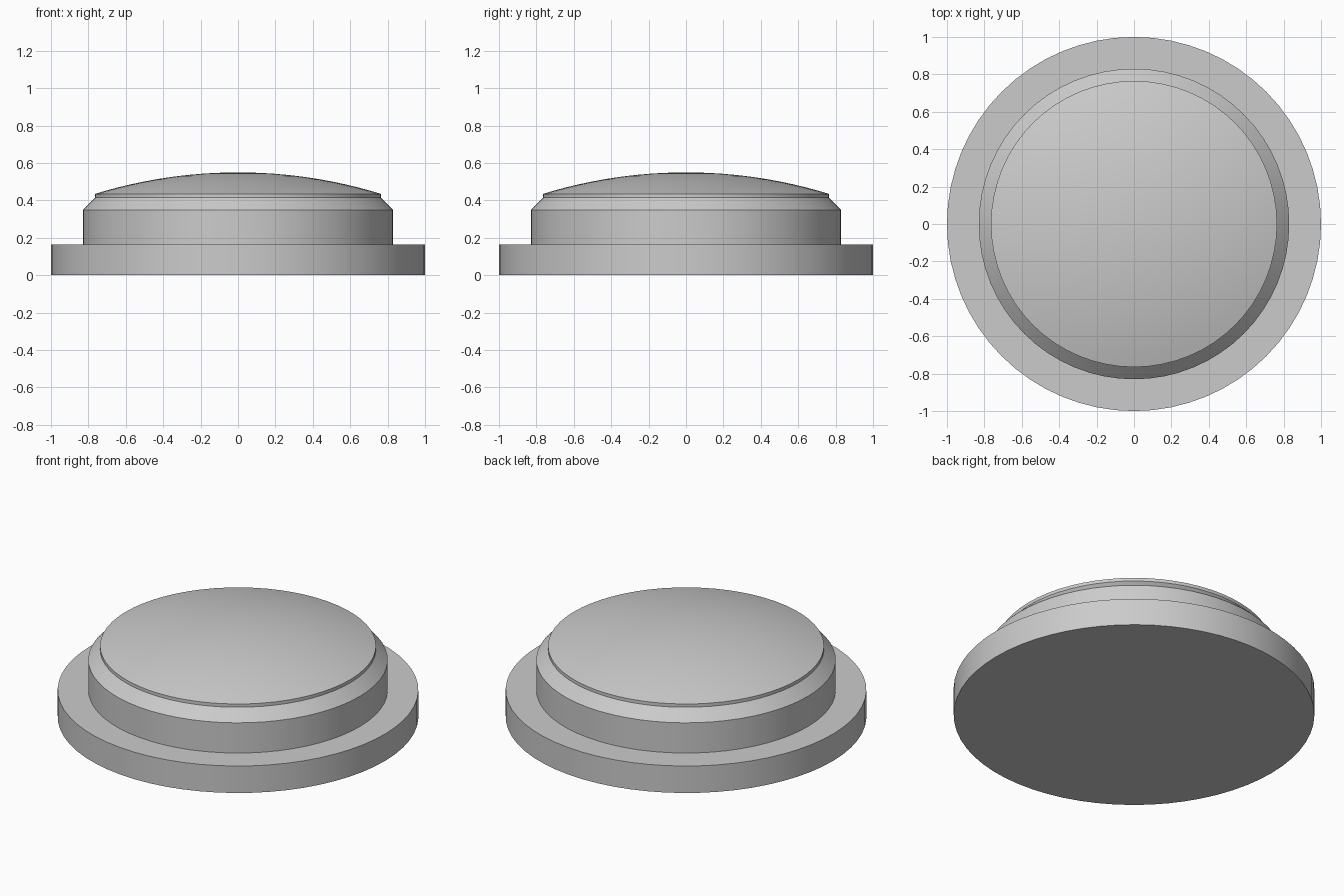
import bpy, bmesh, math

SEGMENTS = 64

cube = bpy.data.objects.get("Cube")
if cube:
    bpy.data.objects.remove(cube, do_unlink=True)

grey = bpy.data.materials.new("light_grey")
grey.use_nodes = True
colour = (0.6, 0.6, 0.6, 1)
grey.diffuse_color = colour
grey.node_tree.nodes["Principled BSDF"].inputs["Base Color"].default_value = colour


def lathe(name, profile):
    """Revolve (radius, height) points about the z axis."""
    bm = bmesh.new()
    verts = [bm.verts.new((r, 0, z)) for r, z in profile]
    edges = [bm.edges.new(pair) for pair in zip(verts, verts[1:])]
    bmesh.ops.spin(bm, geom=verts + edges, cent=(0, 0, 0), axis=(0, 0, 1),
                   angle=math.tau, steps=SEGMENTS)
    bmesh.ops.remove_doubles(bm, verts=bm.verts[:], dist=1e-4)
    bmesh.ops.recalc_face_normals(bm, faces=bm.faces[:])
    # Open shells are turned outward by checking the highest-radius face
    outer = max(bm.faces, key=lambda f: f.calc_center_median().xy.length)
    centre = outer.calc_center_median()
    centre.z = max(centre.z, 0) * 0.5
    if outer.normal.dot(centre) < 0:
        bmesh.ops.reverse_faces(bm, faces=bm.faces[:])
    mesh = bpy.data.meshes.new(name)
    bm.to_mesh(mesh)
    bm.free()
    mesh.materials.append(grey)
    obj = bpy.data.objects.new(name, mesh)
    bpy.context.collection.objects.link(obj)
    bpy.ops.object.select_all(action="DESELECT")
    obj.select_set(True)
    bpy.context.view_layer.objects.active = obj
    bpy.ops.object.shade_smooth_by_angle(angle=math.radians(30))
    return obj


# Wide flange with a closed underside
FLANGE_TOP, BODY_R = 0.165, 0.83
lathe("base_flange", [(0, 0), (1, 0), (1, FLANGE_TOP), (BODY_R, FLANGE_TOP)])

# Cylindrical body, chamfered shoulder and thin rim
RIM_R, RIM_TOP, TOP = 0.765, 0.435, 0.55
lathe("body", [(BODY_R, FLANGE_TOP), (BODY_R, 0.35), (RIM_R, 0.415), (RIM_R, RIM_TOP)])

# Shallow spherical cap
rise = TOP - RIM_TOP
sphere_r = (RIM_R ** 2 + rise ** 2) / (2 * rise)
half_angle = math.asin(RIM_R / sphere_r)
RINGS = 12
angles = [half_angle * (1 - i / RINGS) for i in range(RINGS + 1)]
lathe("dome_cap", [(sphere_r * math.sin(a), TOP - sphere_r * (1 - math.cos(a)))
                   for a in angles])
